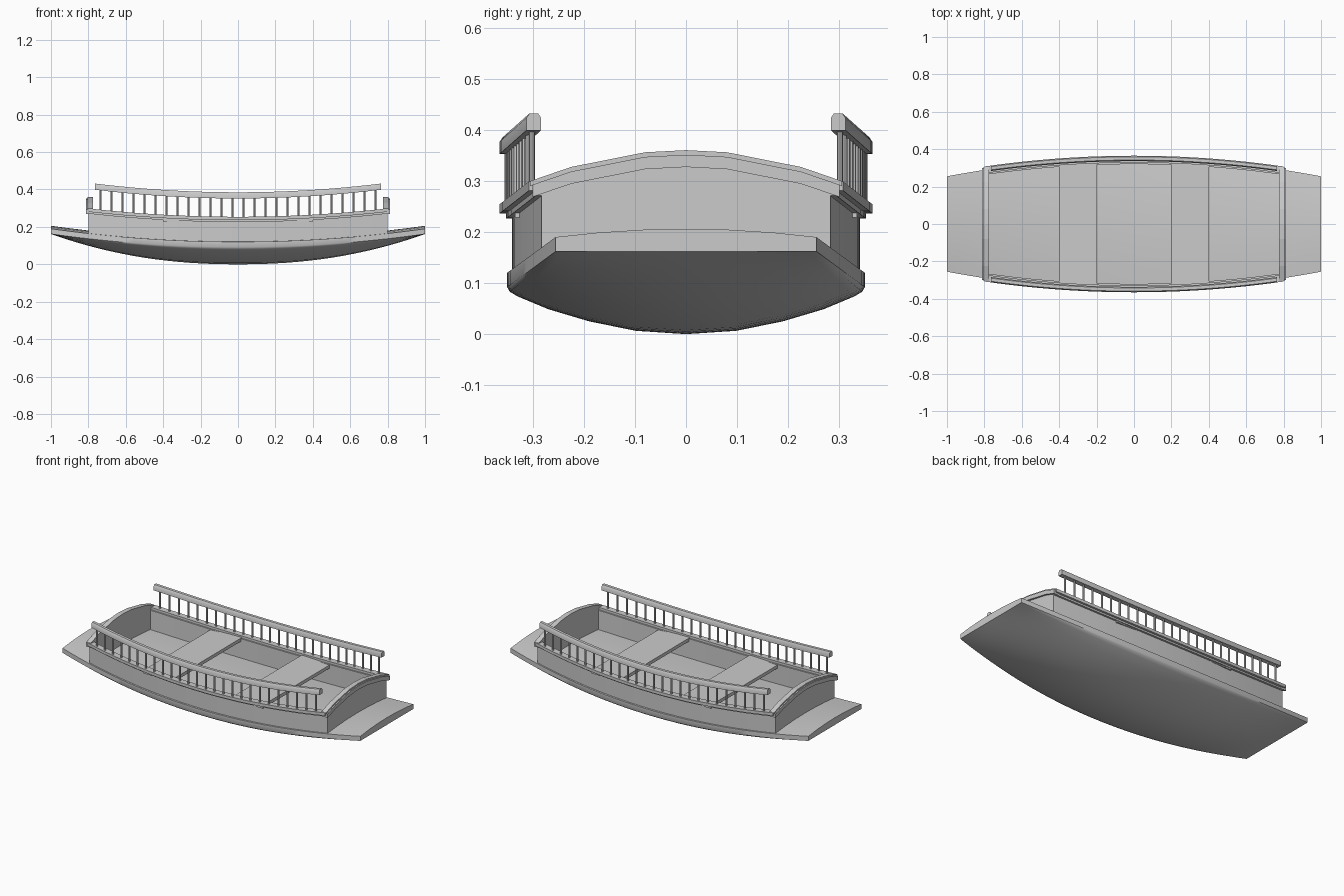
import bpy, bmesh

if "Cube" in bpy.data.objects:
    bpy.data.objects.remove(bpy.data.objects["Cube"])


def loft(name, rings, smooth=False):
    """Skin a list of closed rings and cap both ends."""
    bm = bmesh.new()
    vs = [[bm.verts.new(p) for p in r] for r in rings]
    n = len(rings[0])
    for a, b in zip(vs, vs[1:]):
        for i in range(n):
            j = (i + 1) % n
            bm.faces.new((a[i], a[j], b[j], b[i]))
    bm.faces.new(vs[0])
    bm.faces.new(vs[-1])
    bmesh.ops.recalc_face_normals(bm, faces=bm.faces)
    me = bpy.data.meshes.new(name)
    bm.to_mesh(me)
    bm.free()
    ob = bpy.data.objects.new(name, me)
    bpy.context.collection.objects.link(ob)
    if smooth:
        bpy.ops.object.select_all(action='DESELECT')
        ob.select_set(True)
        bpy.context.view_layer.objects.active = ob
        bpy.ops.object.shade_smooth_by_angle(angle=0.6)
    return ob


def span(a, b, n):
    return [a + (b - a) * i / n for i in range(n + 1)]


def side_sweep(name, half, section, bow, rise, side):
    """Sweep a (y, z) section lengthwise along the curved side of the boat."""
    return loft(name, [[(x, side * (y - bow * x * x), z + rise * x * x)
                        for y, z in section] for x in span(-half, half, 24)], True)


# Hull with cambered deck, upright edge strip and rounded bottom
def hull_ring(x):
    w = 0.35 - 0.095 * x * x
    top = 0.12 + 0.07 * x * x
    low = top - 0.028
    keel = 0.162 * abs(x) ** 2.2
    ring = [(x, w * f, top + 0.016 * (1 - f * f)) for f in span(-1, 1, 6)]
    prof = [(1, 0), (0.985, 0.1), (0.94, 0.2), (0.77, 0.47), (0.54, 0.73), (0.28, 0.93), (0, 1)]
    half = [(w * f, low + (keel - low) * d) for f, d in prof]
    ring += [(x, y, z) for y, z in half]
    ring += [(x, -y, z) for y, z in half[-2::-1]]
    return ring


loft("hull", [hull_ring(x) for x in span(-1, 1, 32)], True)

# Long sides: wall, stepped gunwale, handrail with balusters
for side, tag in ((-1, "front"), (1, "back")):
    side_sweep(tag + "_wall", 0.80, [(0.32, 0.10), (0.34, 0.10), (0.34, 0.24), (0.32, 0.24)],
               0.09, 0.07, side)
    side_sweep(tag + "_gunwale", 0.80,
               [(0.328, 0.226), (0.352, 0.226), (0.352, 0.236), (0.365, 0.236),
                (0.365, 0.254), (0.328, 0.254)], 0.09, 0.07, side)
    side_sweep(tag + "_handrail", 0.765,
               [(0.336, 0.352), (0.365, 0.352), (0.365, 0.376), (0.359, 0.385),
                (0.342, 0.385), (0.336, 0.376)], 0.09, 0.08, side)
    for k, x in enumerate(span(-0.735, 0.735, 25)):
        q = x * x
        z0, z1 = 0.25 + 0.07 * q, 0.357 + 0.08 * q
        bpy.ops.mesh.primitive_cylinder_add(
            vertices=8, radius=0.0055, depth=z1 - z0,
            location=(x, side * (0.35 - 0.09 * q), (z0 + z1) / 2))
        bpy.context.object.name = f"{tag}_baluster_{k}"


# Arched ends: wall plus a two-step cap
def arch_bar(name, x0, x1, half, low, high, flat=None):
    rings = []
    for y in (-half, -0.225, -0.08, 0, 0.08, 0.225, half):
        a = -0.65 * y * y
        b = low + a if flat is None else flat
        rings.append([(x0, y, b), (x1, y, b), (x1, y, high + a), (x0, y, high + a)])
    loft(name, rings)


for s, tag in ((-1, "left"), (1, "right")):
    arch_bar(tag + "_end_wall", s * 0.775, s * 0.80, 0.283, 0, 0.335, 0.15)
    arch_bar(tag + "_end_cap", s * 0.775, s * 0.812, 0.30, 0.327, 0.351)
    arch_bar(tag + "_end_cap_top", s * 0.775, s * 0.805, 0.305, 0.35, 0.36)

    # Bench across the boat
    bpy.ops.mesh.primitive_cube_add(size=1, location=(s * 0.3, 0, 0.238))
    bench = bpy.context.object
    bench.name = tag + "_bench"
    bench.scale = (0.2, 0.67, 0.02)
